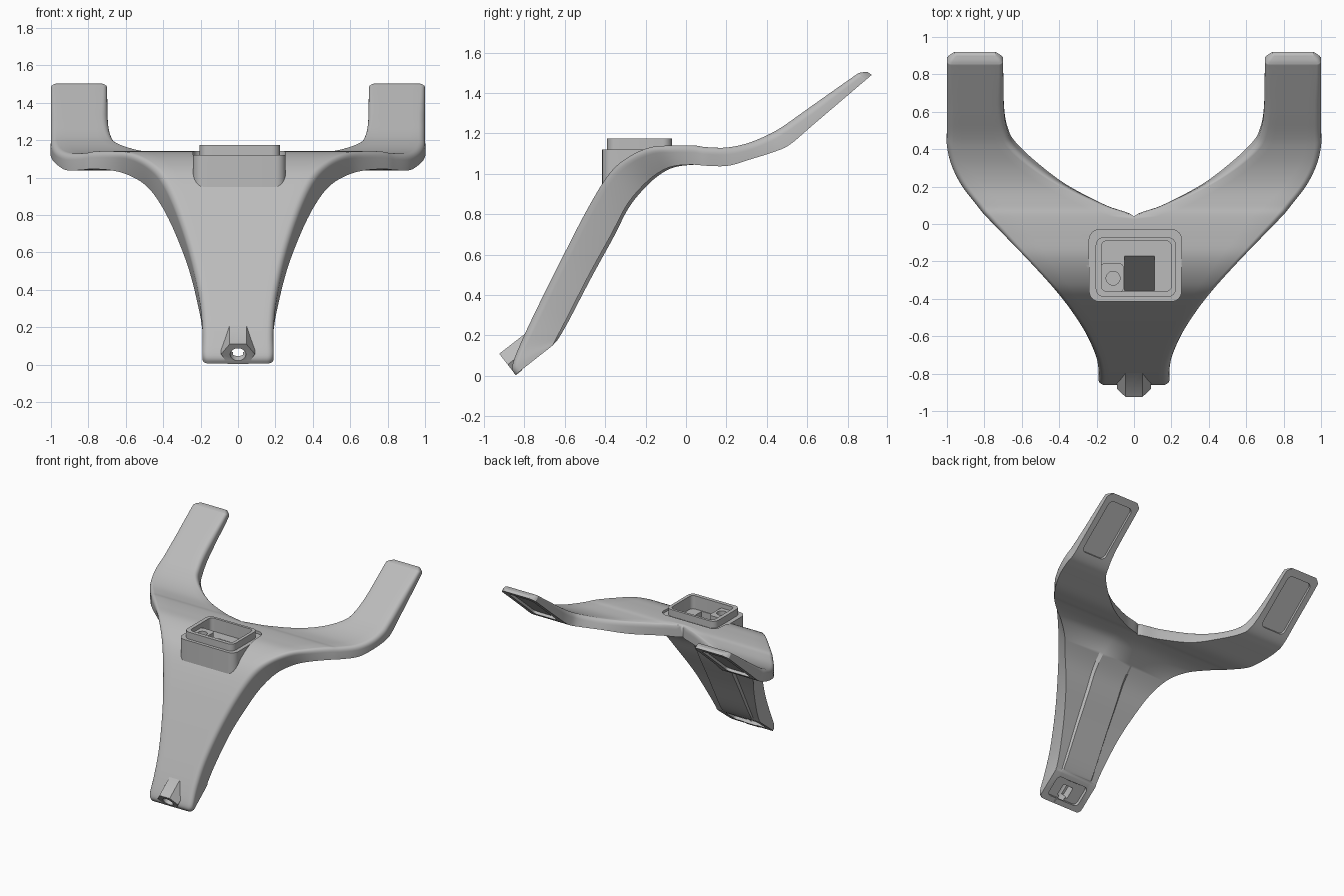
import bpy, bmesh, math
from mathutils import Matrix, Vector

if "Cube" in bpy.data.objects:
    bpy.data.objects.remove(bpy.data.objects["Cube"], do_unlink=True)

grey = bpy.data.materials.new("plain grey")
grey.use_nodes = True
grey.diffuse_color = (0.5, 0.5, 0.5, 1)
grey.node_tree.nodes["Principled BSDF"].inputs["Base Color"].default_value = grey.diffuse_color


def finish(bm, name):
    """Turn a bmesh into a clean object with the shared material."""
    bmesh.ops.remove_doubles(bm, verts=bm.verts, dist=1e-5)
    bmesh.ops.dissolve_degenerate(bm, dist=1e-6, edges=bm.edges)
    bmesh.ops.recalc_face_normals(bm, faces=bm.faces)
    mesh = bpy.data.meshes.new(name)
    bm.to_mesh(mesh)
    bm.free()
    obj = bpy.data.objects.new(name, mesh)
    mesh.materials.append(grey)
    bpy.context.collection.objects.link(obj)
    return obj


def prism(name, points, low, high, matrix=Matrix()):
    """Extrude a flat outline along local z, then place it."""
    bm = bmesh.new()
    rings = [[bm.verts.new(matrix @ Vector((x, y, z))) for x, y in points] for z in (low, high)]
    for ring in rings:
        bm.faces.new(ring)
    for i in range(len(points)):
        j = (i + 1) % len(points)
        bm.faces.new((rings[0][i], rings[0][j], rings[1][j], rings[1][i]))
    return finish(bm, name)


def rounded_rect(x0, x1, y0, y1, r, steps=6):
    points = []
    corners = ((x1 - r, y1 - r), (x0 + r, y1 - r), (x0 + r, y0 + r), (x1 - r, y0 + r))
    for quarter, (cx, cy) in enumerate(corners):
        for k in range(steps + 1):
            a = (quarter + k / steps) * math.pi / 2
            points.append((cx + r * math.cos(a), cy + r * math.sin(a)))
    return points


def circle(cx, cy, r, sides=32):
    turns = [math.tau * k / sides for k in range(sides)]
    return [(cx + r * math.cos(a), cy + r * math.sin(a)) for a in turns]


def boolean(target, tool, operation="DIFFERENCE"):
    mod = target.modifiers.new("cut", "BOOLEAN")
    mod.operation, mod.object, mod.solver = operation, tool, "EXACT"
    bpy.context.view_layer.objects.active = target
    bpy.ops.object.modifier_apply(modifier=mod.name)


def drop(*tools):
    for tool in tools:
        bpy.data.objects.remove(tool, do_unlink=True)


# Stations from foot to arm tip: top y, top z, underside y, underside z, outer x, inner x
STATIONS = [
    (-.845, .005, -.66, .15, .19, 0), (-.86, .05, -.655, .16, .19, 0),
    (-.81, .18, -.645, .18, .19, 0), (-.72, .37, -.59, .285, .207, 0),
    (-.6, .61, -.48, .5, .26, 0), (-.48, .84, -.37, .7, .335, 0),
    (-.38, 1, -.29, .85, .41, 0), (-.29, 1.08, -.2, .955, .49, 0),
    (-.18, 1.13, -.12, 1.015, .59, 0), (-.07, 1.14, -.05, 1.04, .69, 0),
    (.04, 1.14, .04, 1.045, .79, 0), (.1, 1.132, .1, 1.04, .84, .15),
    (.2, 1.13, .21, 1.04, .92, .36), (.3, 1.15, .33, 1.075, .975, .52),
    (.4, 1.19, .44, 1.11, 1, .635), (.48, 1.235, .515, 1.145, 1, .675),
    (.6, 1.32, .63, 1.243, 1, .695), (.82, 1.475, .86, 1.439, 1, .7),
    (.86, 1.5, .895, 1.469, .995, .705), (.9, 1.503, .92, 1.49, .96, .74)]
CROTCH = 10


def spline(t):
    """Catmull-Rom through the stations."""
    i = min(int(t), len(STATIONS) - 2)
    f = t - i
    a, b, c, d = (STATIONS[max(0, min(k, len(STATIONS) - 1))] for k in range(i - 1, i + 3))
    return [q + f / 2 * (r - p + f * (2 * p - 5 * q + 4 * r - s + f * (3 * (q - r) + s - p)))
            for p, q, r, s in zip(a, b, c, d)]


def section(t):
    """Half cross-section with filleted top edges and a shallow spine below."""
    ty, tz, by, bz, xo, xi = spline(t)
    xi = max(xi, 0) if t > CROTCH else 0
    top, down = Vector((0, ty, tz)), Vector((0, by - ty, bz - tz))
    thick = down.length
    r = min(.035, thick * .45)
    ri = min(r, xi)
    arc = [k * math.pi / 10 for k in range(6)]
    pts = [(xi, thick)]
    pts += [(xi + ri * (1 - math.sin(a)), ri * (1 - math.cos(a))) for a in reversed(arc)]
    pts += [(xi + ri + (xo - r - xi - ri) * k / 6, 0) for k in range(1, 6)]
    pts += [(xo - r * (1 - math.sin(a)), r * (1 - math.cos(a))) for a in arc]
    pts.append((xo, thick))
    ridge = .018 * math.sin(math.pi * t / CROTCH) if t < CROTCH else 0
    f = min(.68, .13 / xo)
    pts += [(xi + (xo - xi) * (f + .05), thick), (xi + (xo - xi) * f, thick + ridge)]
    pts.append((xi, thick + ridge))
    return [top + down * (d / thick) + Vector((x, 0, 0)) for x, d in pts]


# Forked body: loft one half, then reflect it
bm = bmesh.new()
SUB = 6
rings = [[bm.verts.new(p) for p in section(k / SUB)]
         for k in range((len(STATIONS) - 1) * SUB + 1)]
for a, b in zip(rings, rings[1:]):
    for i in range(len(a)):
        j = (i + 1) % len(a)
        quad = (a[i], a[j], b[j], b[i])
        if any(v.co.x > 1e-5 for v in quad):
            bm.faces.new(quad)
for ring in (rings[0], rings[-1]):
    bm.faces.new(ring)
bmesh.ops.remove_doubles(bm, verts=bm.verts, dist=1e-5)
copy = bmesh.ops.duplicate(bm, geom=bm.verts[:] + bm.edges[:] + bm.faces[:])["geom"]
for v in copy:
    if isinstance(v, bmesh.types.BMVert):
        v.co.x *= -1
body = finish(bm, "forked_body")

# Angled bolt boss at the foot
tilt = .66
foot = Matrix.Translation((0, -.84, 0))
along = foot @ Matrix.Rotation(tilt + math.pi / 2, 4, "X")
flat = foot @ Matrix.Rotation(tilt, 4, "X")
hexagon = [(.045, .138), (-.045, .138), (-.09, .07), (-.055, .004), (.055, .004), (.09, .07)]
boss = prism("bolt_boss", hexagon, 0, -.2, along)
boolean(body, boss, "UNION")
cuts = [prism("bore", circle(0, .068, .042), .03, -.15, along),
        prism("foot_recess", rounded_rect(-.14, .14, .04, .2, .03), -.05, .035, flat),
        prism("nut_slot", rounded_rect(-.045, .045, .06, .15, .01), -.05, .1, flat)]

# Pad recesses under both arms
for side in (-1, 1):
    arm = Matrix.Translation((side * .85, .715, 1.315)) @ Matrix.Rotation(.706, 4, "X")
    cuts.append(prism("arm_recess", rounded_rect(-.105, .105, -.22, .21, .035), -.05, .02, arm))

# Seat cut where the socket sinks into the body
outer = rounded_rect(-.24, .255, -.415, -.03, .055)
cuts.append(prism("seat_cut", outer, 1.115, 1.3))
for cut in cuts:
    boolean(body, cut)
drop(boss, *cuts)

# Socket: base block with a slanted underside, and a narrower rim
base = prism("socket_base", outer, 1, 1.12)
for v in base.data.vertices:
    if v.co.z < 1.05:
        v.co.z = 1.08 + (v.co.y + .03) / 2
rim = prism("socket_rim", rounded_rect(-.205, .225, -.39, -.07, .045), 1.09, 1.175)

# Cavity with a deeper sloping well
cavity = prism("cavity", rounded_rect(-.175, .2, -.36, -.09, .03), 1.07, 1.3)
sideways = Matrix(((0, 0, 1, 0), (1, 0, 0, 0), (0, 1, 0, 0), (0, 0, 0, 1)))
well = prism("well", [(-.355, .8), (-.355, 1.3), (-.165, 1.3), (-.165, 1.08)], -.05, .11, sideways)
for part in (body, base, rim):
    boolean(part, cavity)
    boolean(part, well)

# Screw post in the cavity corner
post = prism("screw_post", rounded_rect(-.18, -.055, -.365, -.21, .025), 1.05, 1.14)
hole = prism("screw_hole", circle(-.112, -.29, .037), 1.08, 1.3)
boolean(post, hole)
drop(cavity, well, hole)

# Smooth shading with crisp edges
for part in (body, base, rim, post):
    bpy.ops.object.select_all(action="DESELECT")
    part.select_set(True)
    bpy.context.view_layer.objects.active = part
    bpy.ops.object.shade_smooth_by_angle(angle=math.radians(30))
